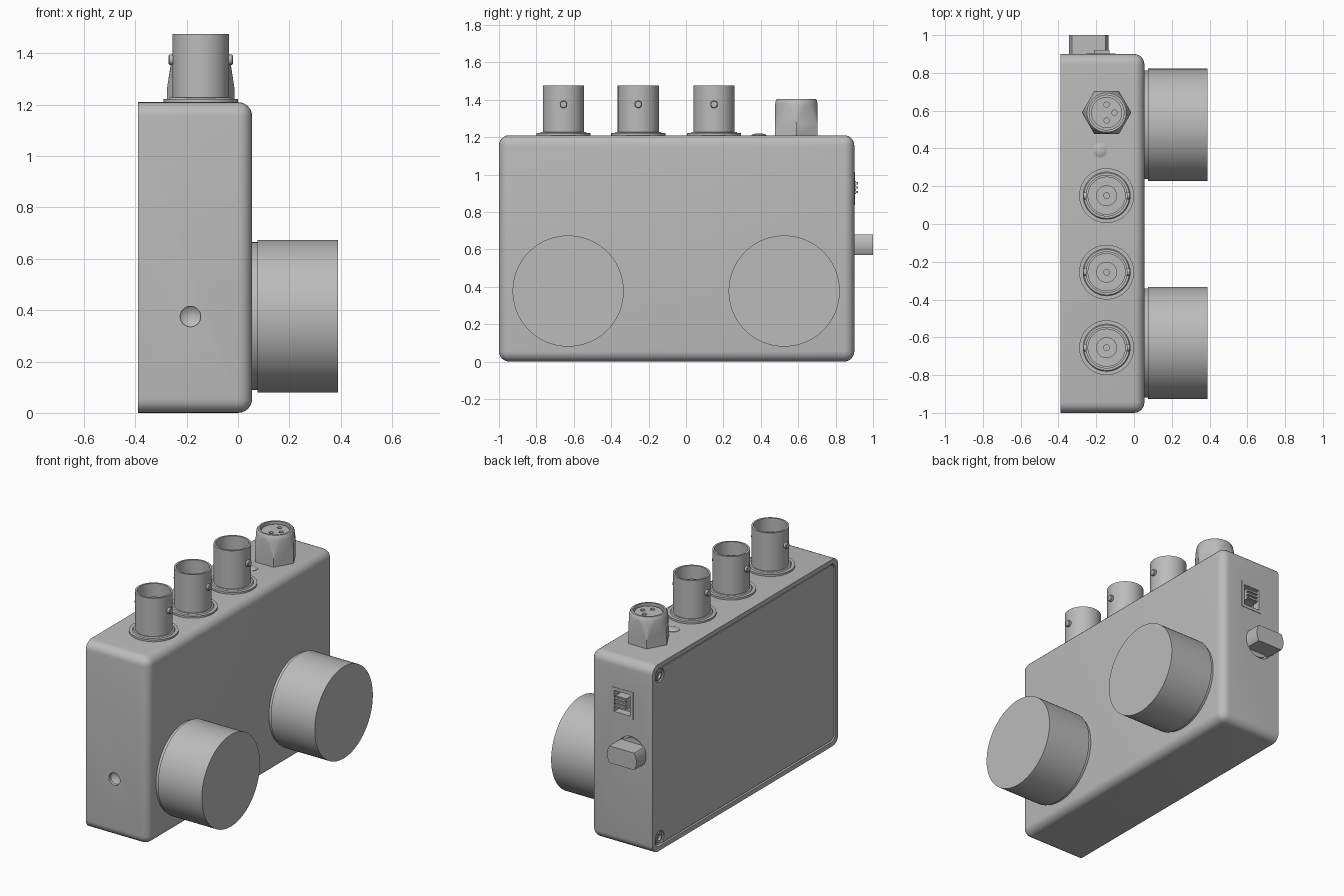
import bpy, bmesh, math
from mathutils import Vector, Matrix

if "Cube" in bpy.data.objects:
    bpy.data.objects.remove(bpy.data.objects["Cube"], do_unlink=True)

grey = bpy.data.materials.new("plain_grey")
grey.use_nodes = True
tint = (0.5, 0.5, 0.5, 1)
grey.diffuse_color = tint
grey.node_tree.nodes["Principled BSDF"].inputs["Base Color"].default_value = tint

UP, DOWN = Vector((0, 0, 1)), Vector((0, 0, -1))
RIGHT, LEFT = Vector((1, 0, 0)), Vector((-1, 0, 0))
BACK, FRONT = Vector((0, 1, 0)), Vector((0, -1, 0))


def finish(name, bm):
    bmesh.ops.recalc_face_normals(bm, faces=bm.faces)
    mesh = bpy.data.meshes.new(name)
    bm.to_mesh(mesh)
    bm.free()
    mesh.materials.append(grey)
    ob = bpy.data.objects.new(name, mesh)
    bpy.context.collection.objects.link(ob)
    return ob


def lathe(name, profile, at, axis=UP, segs=48):
    """Revolve (radius, height) points around an axis through a point."""
    bm = bmesh.new()
    verts = [bm.verts.new((r, 0, h)) for r, h in profile]
    edges = [bm.edges.new(pair) for pair in zip(verts, verts[1:])]
    bmesh.ops.spin(bm, geom=verts + edges, cent=(0, 0, 0), axis=(0, 0, 1),
                   angle=math.tau, steps=segs)
    bmesh.ops.remove_doubles(bm, verts=bm.verts, dist=1e-5)
    turn = axis.to_track_quat('Z', 'Y').to_matrix().to_4x4()
    bm.transform(Matrix.Translation(at) @ turn)
    return finish(name, bm)


def rod(name, r, low, high, at, axis=UP, segs=32):
    return lathe(name, [(0, low), (r, low), (r, high), (0, high)], at, axis, segs)


def box(name, lo, hi, bevel=0, pick=None):
    """Box between two corners; pick chooses which edges get rounded."""
    lo, hi = Vector(lo), Vector(hi)
    bm = bmesh.new()
    bmesh.ops.create_cube(bm, size=1)
    bm.transform(Matrix.Translation((lo + hi) / 2) @ Matrix.Diagonal((*(hi - lo), 1)))
    if bevel:
        edges = [e for e in bm.edges if pick is None or pick(e)]
        bmesh.ops.bevel(bm, geom=edges, offset=bevel, segments=6, profile=0.5,
                        affect='EDGES')
    return finish(name, bm)


def combine(target, tool, how='DIFFERENCE'):
    mod = target.modifiers.new("cut", 'BOOLEAN')
    mod.operation, mod.object, mod.solver = how, tool, 'EXACT'
    bpy.context.view_layer.objects.active = target
    bpy.ops.object.modifier_apply(modifier=mod.name)
    bpy.data.objects.remove(tool, do_unlink=True)


def runs_along_x(e):
    return abs(e.verts[0].co.x - e.verts[1].co.x) > 0.01


def not_on_lid_side(e):
    return max(v.co.x for v in e.verts) > 0


# Enclosure, square at the lid side and rounded everywhere else
TOP, END, FACE, LID = 1.21, 0.9, 0.055, -0.39
body = box("enclosure", (LID, -1, 0), (FACE, END, TOP), 0.055, not_on_lid_side)

# Lid pocket
combine(body, box("pocket", (LID - 0.1, -0.97, 0.03), (LID + 0.03, 0.87, 1.18),
                  0.04, runs_along_x))

# Drilled pilot holes in the front end and underside
for at, axis in (((-0.185, -1, 0.375), BACK), ((-0.185, -0.05, 0), UP)):
    combine(body, lathe("drill", [(0, -0.05), (0.04, -0.05), (0.04, 0.02), (0, 0.05)],
                        at, axis, 32))

# Switch window, rotary recess and indicator hole in the back end
SX, SZ = -0.175, 0.925
KNOB = Vector((-0.24, END, 0.625))
combine(body, box("window", (SX - 0.06, END - 0.05, SZ - 0.07),
                  (SX + 0.06, END + 0.05, SZ + 0.07)))
combine(body, rod("recess", 0.1, -0.03, 0.05, KNOB, BACK))
combine(body, rod("hole", 0.02, -0.03, 0.05, (-0.3, END, 0.96), BACK, 20))

# Lid and its countersunk corner screws
lid = box("lid", (LID + 0.004, -0.962, 0.038), (LID + 0.04, 0.862, 1.172),
          0.035, runs_along_x)
for y in (-0.92, 0.82):
    for z in (0.08, 1.13):
        at = (LID, y, z)
        combine(lid, lathe("sink", [(0, -0.03), (0.025, -0.03), (0.044, -0.008),
                                    (0.044, 0.05), (0, 0.05)], at, LEFT, 32))
        lathe("lid_screw", [(0, -0.03), (0.036, -0.03), (0.036, -0.012), (0.032, -0.008),
                            (0.02, -0.008), (0.02, -0.022), (0, -0.022)], at, LEFT, 24)

# Large round knobs
for y in (-0.63, 0.525):
    lathe("large_knob", [(0, -0.01), (0.288, -0.01), (0.288, 0.02), (0.297, 0.02),
                         (0.297, 0.335), (0, 0.335)], (FACE, y, 0.377), RIGHT, 96)

# Bayonet sockets
CX = -0.145
for y in (-0.655, -0.255, 0.15):
    at = Vector((CX, y, TOP))
    lathe("socket_shell", [(0, -0.01), (0.145, -0.01), (0.145, 0.012), (0.125, 0.012),
                           (0.12, 0.018), (0.11, 0.018), (0.11, 0.265), (0.098, 0.265),
                           (0.098, 0.03), (0, 0.03)], at, UP, 64)
    lathe("socket_core", [(0, 0.02), (0.055, 0.02), (0.055, 0.2), (0.015, 0.2),
                          (0.015, 0.12), (0, 0.12)], at)
    for axis in (LEFT, RIGHT):
        lathe("bayonet_pin", [(0, 0.1), (0.02, 0.1), (0.02, 0.122), (0.016, 0.126),
                              (0, 0.126)], at + UP * 0.165, axis, 20)

# Hexagonal power connector, turned to a cone
at = Vector((CX, 0.59, TOP))
hexagon = rod("power_connector", 0.131, -0.01, 0.195, at, UP, 6)
combine(hexagon, lathe("cone", [(0, -0.05), (0.143, -0.05), (0.135, 0.03), (0.115, 0.16),
                                (0.11, 0.185), (0.104, 0.194), (0, 0.194)], at, UP, 64),
        'INTERSECT')
combine(hexagon, rod("bore", 0.092, 0.165, 0.3, at, UP, 48))
insert = rod("power_insert", 0.082, 0.15, 0.18, at, UP, 48)
for offset in (RIGHT, FRONT, BACK):
    combine(insert, rod("contact", 0.014, 0.16, 0.3, at + offset * 0.042, UP, 16))

# Indicator lens
lathe("indicator_lens", [(0, -0.01), (0.04, -0.01), (0.04, 0.002), (0.032, 0.004),
                         (0.03, 0.005), (0.018, 0.009), (0, 0.01)], (-0.18, 0.39, TOP), UP, 32)

# Ribbed slide switch
frame = box("switch_frame", (SX - 0.078, END - 0.01, SZ - 0.088),
            (SX + 0.078, END + 0.003, SZ + 0.088))
combine(frame, box("opening", (SX - 0.058, END - 0.1, SZ - 0.068),
                   (SX + 0.058, END + 0.1, SZ + 0.068)))
box("switch_slider", (SX - 0.035, END - 0.06, 0.895), (SX + 0.045, END + 0.008, 0.965))
for i in range(3):
    z = 0.9 + i * 0.024
    box("slider_rib", (SX - 0.035, END, z), (SX + 0.045, END + 0.02, z + 0.012))

# Bar-shaped rotary knob
selector = rod("selector_knob", 0.105, -0.02, 0.1, KNOB, BACK, 48)
combine(selector, box("bar", KNOB - Vector((0.2, 0.1, 0.055)), KNOB + Vector((0.2, 0.2, 0.055))),
        'INTERSECT')
rod("selector_hub", 0.085, -0.04, -0.015, KNOB, BACK, 48)

# Smooth shading with sharp edges kept
bpy.ops.object.select_all(action='DESELECT')
for ob in bpy.context.scene.objects:
    if ob.type == 'MESH':
        ob.select_set(True)
        bpy.context.view_layer.objects.active = ob
bpy.ops.object.shade_smooth_by_angle(angle=math.radians(30))
